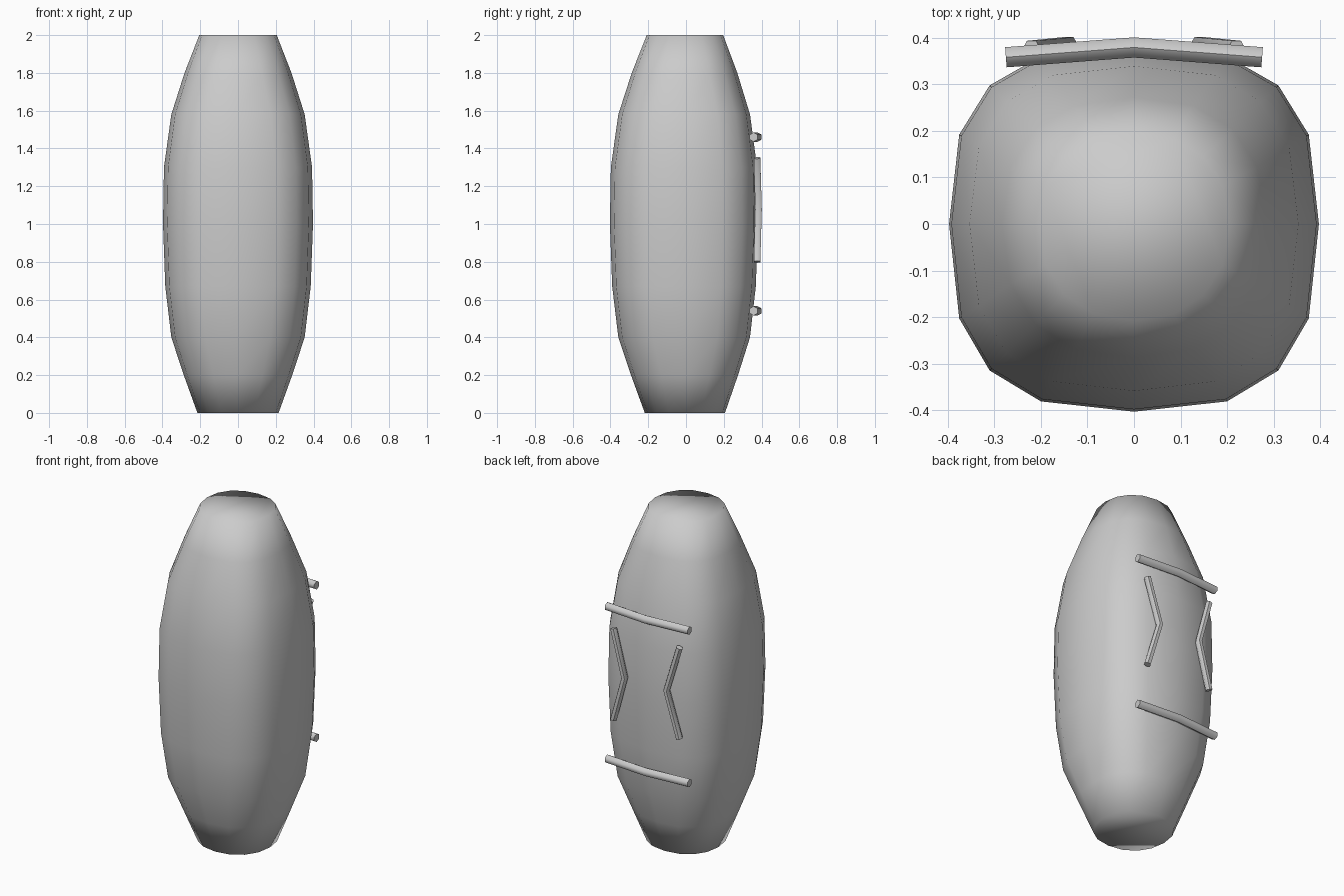
import bpy, bmesh
from math import cos, sin, pi, copysign
from mathutils import Vector

if "Cube" in bpy.data.objects:
    bpy.data.objects.remove(bpy.data.objects["Cube"])

SIDES = 16


def finish(bm, name, angle):
    bmesh.ops.recalc_face_normals(bm, faces=bm.faces)
    me = bpy.data.meshes.new(name)
    bm.to_mesh(me)
    bm.free()
    ob = bpy.data.objects.new(name, me)
    bpy.context.collection.objects.link(ob)
    bpy.ops.object.select_all(action='DESELECT')
    ob.select_set(True)
    bpy.context.view_layer.objects.active = ob
    bpy.ops.object.shade_smooth_by_angle(angle=angle)
    return ob


def skin(bm, rings):
    n = len(rings[0])
    for a, b in zip(rings, rings[1:]):
        for i in range(n):
            j = (i + 1) % n
            bm.faces.new((a[i], a[j], b[j], b[i]))
    bm.faces.new(rings[0][::-1])
    bm.faces.new(rings[-1])


def rod(name, points, radius, sides=6):
    """Bent rod lying in the back face of the body."""
    pts = [Vector(p) for p in points]
    bm = bmesh.new()
    rings = []
    for i, p in enumerate(pts):
        t = (pts[min(i + 1, len(pts) - 1)] - pts[max(i - 1, 0)]).normalized()
        u = t.cross(Vector((0, 1, 0))).normalized()
        v = t.cross(u)
        rings.append([bm.verts.new(p + radius * (cos(2 * pi * k / sides) * u + sin(2 * pi * k / sides) * v))
                      for k in range(sides)])
    skin(bm, rings)
    return finish(bm, name, pi / 3)


# Body: height, half width, squareness of the cross-section
profile = [(0, .215, 2.2), (.2, .287, 2.4), (.4, .353, 2.7), (.67, .385, 2.8), (1.0, .397, 2.8),
           (1.3, .392, 2.8), (1.58, .353, 2.7), (1.8, .283, 2.4), (2.0, .205, 2.2)]
bm = bmesh.new()
rings = []
for z, r, n in profile:
    ring = []
    for k in range(SIDES):
        a = 2 * pi * k / SIDES
        x = copysign(abs(cos(a)) ** (2 / n), cos(a)) * r
        y = copysign(abs(sin(a)) ** (2 / n), sin(a)) * r
        ring.append(bm.verts.new((x, y * (.96 if y > 0 else 1.015), z)))
    rings.append(ring)
skin(bm, rings)
finish(bm, "body", pi)

# Horizontal bars across the back
for name, z in (("lower_bar", .54), ("upper_bar", 1.46)):
    rod(name, [(-.275, .358, z), (0, .379, z), (.275, .358, z)], .025)

# Pair of chevrons pointing at each other
for name, s in (("left_chevron", -1), ("right_chevron", 1)):
    rod(name, [(s * .22, .376, .8), (s * .14, .384, 1.075), (s * .22, .376, 1.35)], .02)
